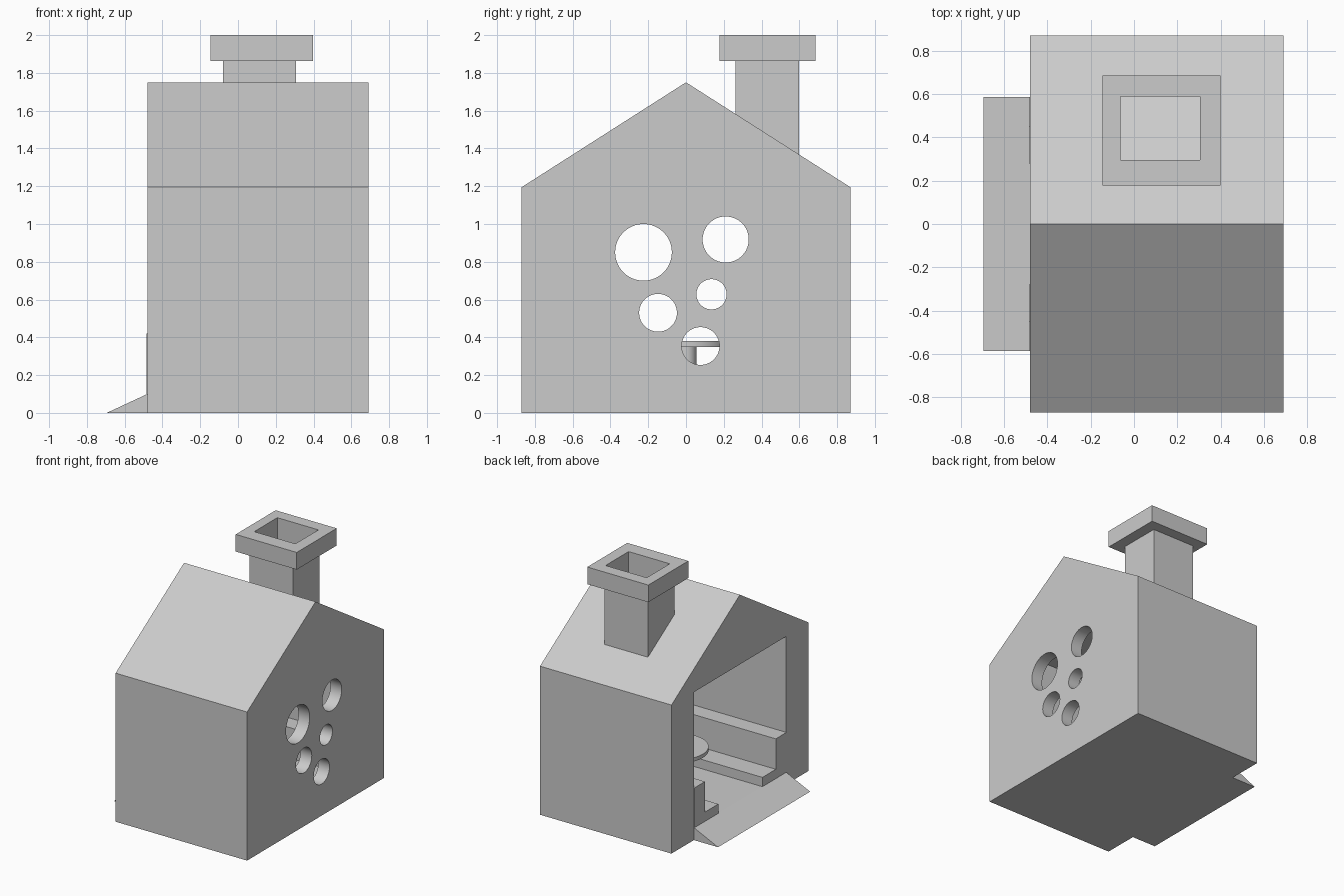
import bpy
import bmesh
from mathutils import Matrix

if "Cube" in bpy.data.objects:
    bpy.data.objects.remove(bpy.data.objects["Cube"])

grey = bpy.data.materials.new("plain grey")
grey.use_nodes = True
grey.diffuse_color = (0.6, 0.6, 0.6, 1)
grey.node_tree.nodes["Principled BSDF"].inputs["Base Color"].default_value = (0.6, 0.6, 0.6, 1)


def finish(name, bm):
    bmesh.ops.recalc_face_normals(bm, faces=bm.faces)
    mesh = bpy.data.meshes.new(name)
    bm.to_mesh(mesh)
    bm.free()
    mesh.materials.append(grey)
    obj = bpy.data.objects.new(name, mesh)
    bpy.context.collection.objects.link(obj)
    return obj


def prism(name, points, axis, start, end):
    """Extrude a profile along x (points are y, z) or along y (points are x, z)."""
    bm = bmesh.new()
    place = (lambda p: (start, *p)) if axis == "x" else (lambda p: (p[0], start, p[1]))
    face = bm.faces.new([bm.verts.new(place(p)) for p in points])
    moved = bmesh.ops.extrude_face_region(bm, geom=[face])["geom"]
    step = (end - start, 0, 0) if axis == "x" else (0, end - start, 0)
    bmesh.ops.translate(bm, vec=step, verts=[v for v in moved if isinstance(v, bmesh.types.BMVert)])
    return finish(name, bm)


def box(name, x, y, z):
    return prism(name, [(y[0], z[0]), (y[1], z[0]), (y[1], z[1]), (y[0], z[1])], "x", *x)


def cylinder(name, centre, radius, depth, axis="z"):
    bm = bmesh.new()
    turn = Matrix.Rotation(1.5707963, 4, "Y") if axis == "x" else Matrix()
    bmesh.ops.create_cone(bm, cap_ends=True, segments=64, radius1=radius, radius2=radius,
                          depth=depth, matrix=Matrix.Translation(centre) @ turn)
    return finish(name, bm)


def cut(target, cutter):
    cutter.hide_render = True
    mod = target.modifiers.new("cut", "BOOLEAN")
    mod.operation, mod.solver, mod.object = "DIFFERENCE", "EXACT", cutter
    bpy.context.view_layer.objects.active = target
    bpy.ops.object.modifier_apply(modifier=mod.name)


def smooth(obj):
    bpy.ops.object.select_all(action="DESELECT")
    obj.select_set(True)
    bpy.context.view_layer.objects.active = obj
    bpy.ops.object.shade_smooth_by_angle()


FRONT, BACK = -0.48, 0.69     # open side and holed side along x
DOOR, FLOOR = 0.585, 0.10

# House block with a box-shaped room open on one gable
house = prism("house", [(-0.87, 0), (0.87, 0), (0.87, 1.195), (0, 1.75), (-0.87, 1.195)], "x", FRONT, BACK)
cutters = [box("room_cutter", (-1, 0.59), (-DOOR, DOOR), (FLOOR, 1.19))]

# Round windows through the closed gable
for y, z, r in [(-0.225, 0.85, 0.15), (0.21, 0.918, 0.122), (0.135, 0.628, 0.08),
                (-0.148, 0.53, 0.1), (0.077, 0.354, 0.1)]:
    cutters.append(cylinder("window_cutter", (0.65, y, z), r, 0.3, "x"))
for c in cutters:
    cut(house, c)
smooth(house)

# Entrance ramp
prism("ramp", [(-0.695, 0), (FRONT, 0), (FRONT, FLOOR)], "y", -DOOR, DOOR)

# Chimney shaft and cap with an open flue
flue = box("flue_cutter", (-0.062, 0.304), (0.295, 0.588), (1, 2.5))
cutters.append(flue)
cut(box("chimney_shaft", (-0.08, 0.307), (0.262, 0.598), (1.3, 1.87)), flue)
cut(box("chimney_cap", (-0.145, 0.398), (0.178, 0.686), (1.862, 2.0)), flue)

# Pair of benches along the side walls
for side, label in [(1, "back"), (-1, "front")]:
    profile = [(0.28, FLOOR), (DOOR, FLOOR), (DOOR, 0.42), (0.45, 0.42), (0.45, 0.175), (0.28, 0.175)]
    prism(label + "_bench", [(side * y, z) for y, z in profile], "x", FRONT - 0.004, 0.59)

# Round table
smooth(cylinder("table_top", (0.08, 0, 0.365), 0.23, 0.03))
smooth(cylinder("table_leg", (0.08, 0, 0.225), 0.055, 0.25))

for c in cutters:
    bpy.data.objects.remove(c)
